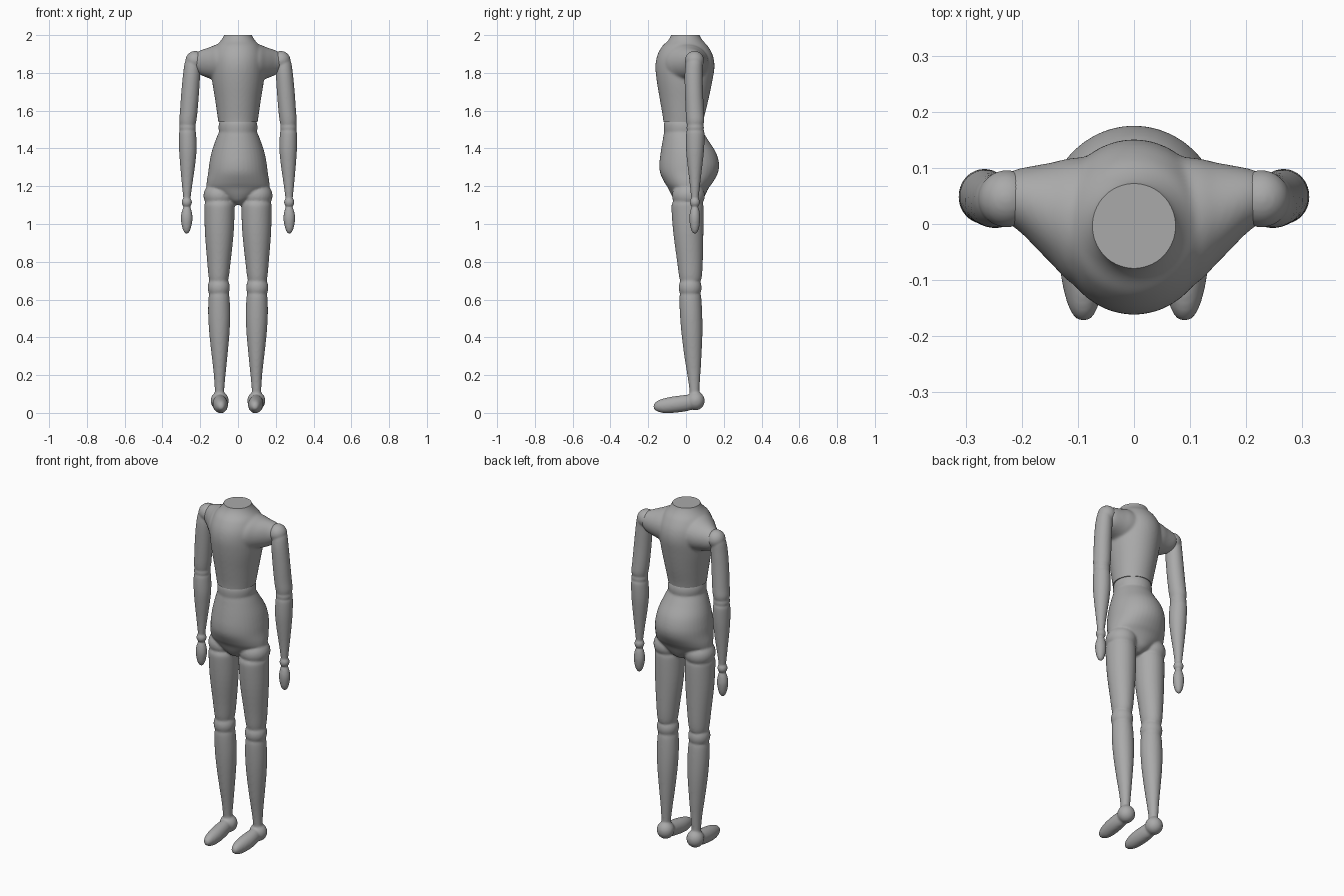
import bpy, bmesh, math
from mathutils import Matrix

SEG = 40
GREY = bpy.data.materials.new("dark_grey")
GREY.diffuse_color = (0.4, 0.4, 0.4, 1)


def catmull(a, b, c, d, t):
    return 0.5 * (2*b + (c-a)*t + (2*a-5*b+4*c-d)*t*t + (3*b-a-3*c+d)*t**3)


def finish(name, bm, mirror=False):
    bmesh.ops.recalc_face_normals(bm, faces=bm.faces)
    me = bpy.data.meshes.new(name)
    bm.to_mesh(me)
    bm.free()
    me.materials.append(GREY)
    ob = bpy.data.objects.new(name, me)
    bpy.context.collection.objects.link(ob)
    bpy.ops.object.select_all(action='DESELECT')
    ob.select_set(True)
    bpy.context.view_layer.objects.active = ob
    bpy.ops.object.shade_smooth_by_angle(angle=math.radians(40))
    if mirror:
        ob.modifiers.new("Mirror", 'MIRROR')
    return ob


def loft(bm, stations, axis='Z', steps=4):
    """Stations: (position, low/high of 1st cross axis, low/high of 2nd)."""
    st = [stations[0]] + list(stations) + [stations[-1]]
    rows = []
    for i in range(1, len(st) - 2):
        for k in range(steps):
            rows.append([catmull(*q, k / steps) for q in zip(*st[i-1:i+3])])
    rows.append(st[-1])
    rings = []
    for p, u0, u1, v0, v1 in rows:
        ring = []
        for j in range(SEG):
            a = 2 * math.pi * j / SEG
            u = (u0+u1)/2 + (u1-u0)/2 * math.cos(a)
            v = (v0+v1)/2 + (v1-v0)/2 * math.sin(a)
            co = {'Z': (u, v, p), 'X': (p, u, v), 'Y': (u, p, v)}[axis]
            ring.append(bm.verts.new(co))
        rings.append(ring)
    for r, s in zip(rings, rings[1:]):
        for j in range(SEG):
            k = (j + 1) % SEG
            bm.faces.new((r[j], r[k], s[k], s[j]))
    bm.faces.new(rings[0][::-1])
    bm.faces.new(rings[-1])


def ball(bm, c, r):
    m = Matrix.Translation(c) @ Matrix.Diagonal((*r, 1))
    bmesh.ops.create_uvsphere(bm, u_segments=32, v_segments=20, radius=1, matrix=m)


def fuse(name, bm, cuts=(), mirror=False, voxel=0.006, soften=8):
    """Blend overlapping solids into one soft skin, then trim it flat."""
    src = finish("source", bm)
    rm = src.modifiers.new("Remesh", 'REMESH')
    rm.mode, rm.voxel_size = 'VOXEL', voxel
    sm = src.modifiers.new("Smooth", 'SMOOTH')
    sm.factor, sm.iterations = 0.5, soften
    bm = bmesh.new()
    bm.from_object(src, bpy.context.evaluated_depsgraph_get())
    bpy.data.objects.remove(src)
    for z, n in cuts:
        geo = bm.verts[:] + bm.edges[:] + bm.faces[:]
        cut = bmesh.ops.bisect_plane(bm, geom=geo, plane_co=(0, 0, z),
                                     plane_no=(0, 0, n), clear_outer=True)
        edges = [e for e in cut['geom_cut'] if isinstance(e, bmesh.types.BMEdge)]
        bmesh.ops.contextual_create(bm, geom=edges)
    return finish(name, bm, mirror)


# chest and shoulders, cut flat at the neck and the waist
bm = bmesh.new()
loft(bm, [(1.50, -.098, .098, -.118, .086), (1.56, -.107, .107, -.122, .095),
          (1.65, -.12, .12, -.137, .117), (1.75, -.136, .136, -.154, .138),
          (1.83, -.142, .142, -.162, .151), (1.89, -.138, .138, -.153, .143),
          (1.94, -.118, .118, -.127, .117), (1.97, -.092, .092, -.096, .09),
          (2.0, -.074, .074, -.079, .072), (2.04, -.067, .067, -.073, .066)])
for s in (1, -1):
    loft(bm, [(0, -.13, .12, 1.75, 1.95), (s*.10, -.112, .119, 1.755, 1.952),
              (s*.15, -.068, .109, 1.77, 1.936), (s*.20, -.017, .10, 1.79, 1.919),
              (s*.224, .0, .093, 1.81, 1.907)], 'X')
fuse("torso", bm, ((2.0, 1), (1.54, -1)), voxel=0.007)

# lower body: waist band and pelvis
bm = bmesh.new()
loft(bm, [(1.46, -.09, .09, -.105, .08), (1.48, -.099, .099, -.115, .09),
          (1.51, -.103, .103, -.118, .094), (1.535, -.1, .1, -.116, .09),
          (1.56, -.09, .09, -.105, .08)])
loft(bm, [(1.50, -.095, .095, -.11, .085), (1.48, -.104, .104, -.117, .095),
          (1.44, -.12, .12, -.124, .12), (1.38, -.14, .14, -.134, .158),
          (1.32, -.152, .152, -.141, .175), (1.27, -.158, .158, -.137, .169),
          (1.22, -.166, .166, -.114, .142), (1.19, -.16, .16, -.095, .12),
          (1.15, -.105, .105, -.076, .10), (1.12, -.055, .055, -.055, .08),
          (1.10, -.02, .02, -.02, .045)])
# one leg: hip, thigh, knee, shin, ankle, foot
leg = bmesh.new()
ball(leg, (.1, .013, 1.15), (.083, .087, .075))
loft(leg, [(1.13, .03, .165, -.062, .077), (1.11, .02, .176, -.073, .089),
           (1.08, .018, .178, -.077, .093), (.95, .023, .175, -.067, .092),
           (.80, .039, .163, -.047, .089), (.73, .047, .157, -.038, .085),
           (.70, .053, .152, -.032, .08)])
ball(leg, (.102, .022, .663), (.059, .061, .065))
loft(leg, [(.64, .052, .148, -.028, .073), (.61, .045, .156, -.035, .081),
           (.52, .041, .158, -.032, .086), (.42, .045, .152, -.024, .087),
           (.30, .056, .139, -.009, .082), (.20, .066, .128, .007, .076),
           (.12, .073, .123, .018, .071), (.08, .074, .121, .019, .071)])
ball(leg, (.097, .051, .064), (.048, .048, .05))
loft(leg, [(-.173, .087, .093, .031, .035), (-.169, .077, .103, .019, .048),
           (-.152, .066, .115, .008, .064), (-.12, .057, .125, -.001, .076),
           (-.08, .053, .132, -.001, .085), (-.03, .055, .135, .004, .092),
           (.02, .062, .13, .013, .096), (.05, .075, .118, .03, .08)], 'Y')
leg_mesh = bpy.data.meshes.new("leg")
leg.to_mesh(leg_mesh)
leg.free()
bm.from_mesh(leg_mesh)
leg_mesh.transform(Matrix.Scale(-1, 4, (1, 0, 0)))
bm.from_mesh(leg_mesh)
bpy.data.meshes.remove(leg_mesh)
fuse("pelvis_and_legs", bm)

# arm: shoulder, upper arm, elbow, forearm, wrist, hand
bm = bmesh.new()
ball(bm, (.227, .045, 1.865), (.051, .051, .051))
loft(bm, [(1.88, .215, .262, .02, .07), (1.86, .2, .28, .002, .086),
          (1.80, .2, .29, -.007, .088), (1.70, .206, .3, -.006, .09),
          (1.60, .214, .307, -.002, .095), (1.55, .22, .311, .001, .097),
          (1.52, .226, .307, .006, .091)])
ball(bm, (.267, .049, 1.51), (.044, .046, .045))
loft(bm, [(1.50, .228, .305, .008, .09), (1.48, .222, .312, .001, .098),
          (1.40, .219, .312, .0, .096), (1.32, .226, .307, .007, .088),
          (1.22, .240, .298, .019, .076), (1.14, .251, .290, .027, .067),
          (1.12, .253, .288, .029, .065)])
ball(bm, (.271, .047, 1.115), (.027, .027, .029))
loft(bm, [(1.10, .260, .282, .036, .058), (1.08, .249, .293, .026, .068),
          (1.05, .242, .301, .019, .074), (1.02, .241, .302, .018, .075),
          (.98, .249, .295, .024, .069), (.956, .259, .285, .034, .059),
          (.948, .27, .274, .045, .049)])
fuse("arm", bm, mirror=True, voxel=0.005, soften=6)
